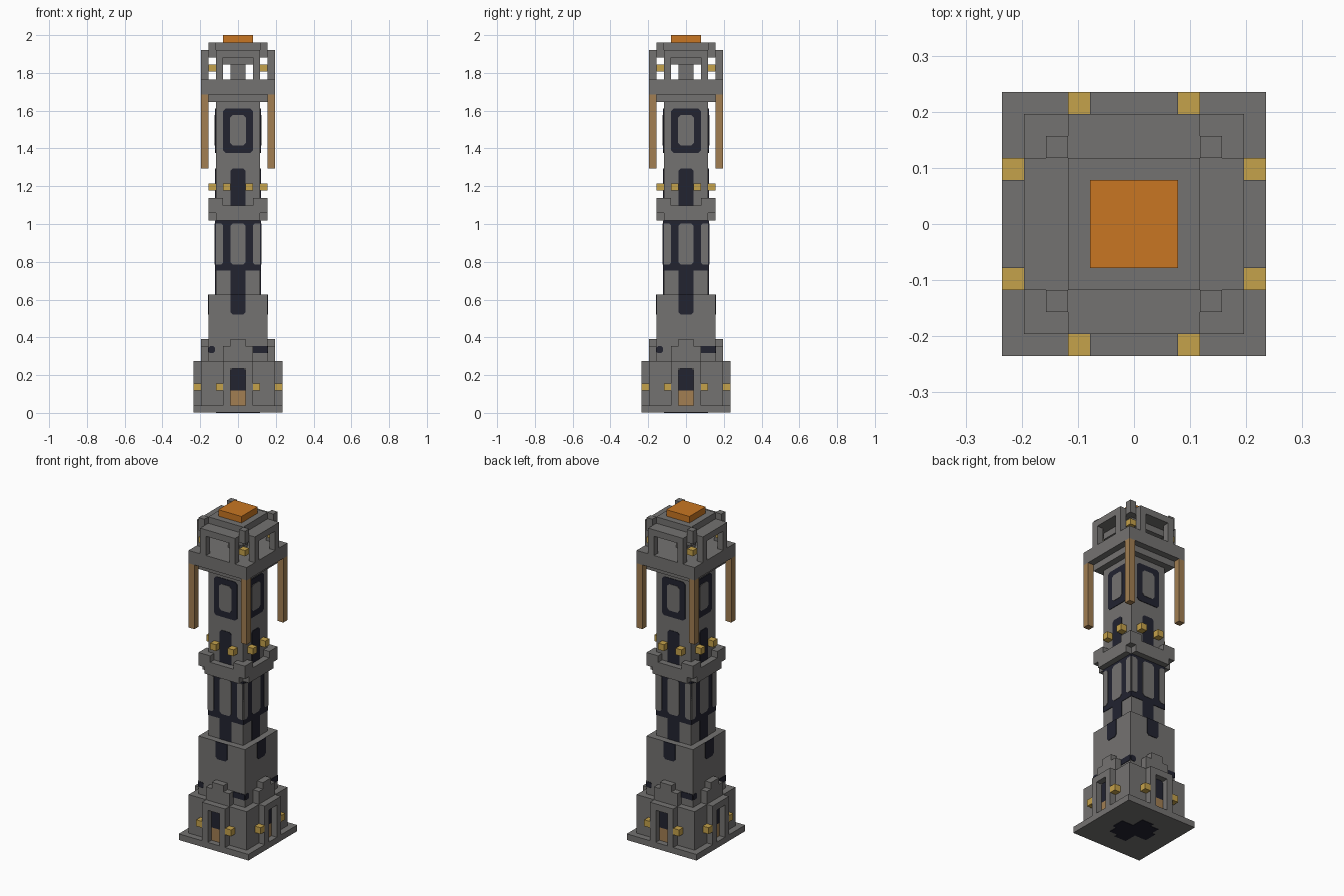
import bpy, bmesh, math
from mathutils import Matrix

if "Cube" in bpy.data.objects:
    bpy.data.objects.remove(bpy.data.objects["Cube"])

U = 2 / 51  # one block


def material(name, rgb):
    m = bpy.data.materials.new(name)
    m.use_nodes = True
    m.diffuse_color = (*rgb, 1)
    node = next(n for n in m.node_tree.nodes if n.type == 'BSDF_PRINCIPLED')
    node.inputs["Base Color"].default_value = (*rgb, 1)
    node.inputs["Roughness"].default_value = 0.9
    return m


STONE = material("grey stone", (.175, .170, .165))
DARK = material("dark slate", (.016, .017, .030))
LAMP = material("lamp yellow", (.56, .36, .07))
WOOD = material("brown wood", (.36, .21, .085))
CAP = material("orange cap", (.58, .18, .016))


def add_prism(bm, outline, d0, d1):
    """Extrude an x-z outline between two distances in front of the axis."""
    near = [bm.verts.new((x, -d1, z)) for x, z in outline]
    far = [bm.verts.new((x, -d0, z)) for x, z in outline]
    bm.faces.new(near)
    bm.faces.new(far[::-1])
    n = len(outline)
    for i in range(n):
        j = (i + 1) % n
        bm.faces.new((near[i], far[i], far[j], near[j]))


def outline(x0, x1, z0, z1, low=0, high=0):
    """Rectangle with optional clipped lower and upper corners."""
    pts = []
    for x, z, sx, sz, c, flip in ((x0, z0, 1, 1, low, 0), (x1, z0, -1, 1, low, 1),
                                  (x1, z1, -1, -1, high, 0), (x0, z1, 1, -1, high, 1)):
        if not c:
            pts.append((x, z))
            continue
        pair = [(x, z + sz * c), (x + sx * c, z)]
        pts += pair[::-1] if flip else pair
    return pts


def build(name, mat, prisms, turns=4):
    """Each prism is (outline, inner distance, outer distance), repeated round the axis."""
    bm = bmesh.new()
    for k in range(turns):
        part = len(bm.verts)
        for shape, d0, d1 in prisms:
            add_prism(bm, shape, d0, d1)
        bm.verts.ensure_lookup_table()
        bmesh.ops.transform(bm, matrix=Matrix.Rotation(k * math.pi / 2, 4, 'Z'),
                            verts=bm.verts[part:])
    bmesh.ops.scale(bm, vec=(U, U, U), verts=bm.verts)
    bmesh.ops.recalc_face_normals(bm, faces=bm.faces)
    mesh = bpy.data.meshes.new(name)
    bm.to_mesh(mesh)
    bm.free()
    mesh.materials.append(mat)
    ob = bpy.data.objects.new(name, mesh)
    bpy.context.collection.objects.link(ob)
    return ob


def block(name, half, z0, z1, mat=STONE):
    return build(name, mat, [(outline(-half, half, z0, z1), -half, half)], 1)


def pair(x0, x1, z0, z1, d0, d1):
    """Two blocks mirrored across the middle of a side."""
    return [(outline(x0, x1, z0, z1), d0, d1), (outline(-x1, -x0, z0, z1), d0, d1)]


def plate(name, mat, shapes, wall, thick=.08):
    return build(name, mat, [(s, wall - .02, wall + thick) for s in shapes])


# Stacked tower body
block("ground_slab", 6, .05, 1)
block("base_walls", 5, 1, 7)
block("lower_tower", 4, 7, 16)
block("upper_tower", 3, 16, 42)
block("deck_support", 4, 42, 43)
block("lantern_deck", 5, 43, 45)
block("lantern_pillar", 1, 45, 47)
block("roof", 3, 47, 50)
block("roof_cap", 2, 50, 51, CAP)

# Dark star under the slab
build("underside_star", DARK, [(outline(-1, 1, 0, .1), 0, 3)])
build("underside_star_points", DARK,
      [(outline(.8, 2.4, 0, .1), .8, 2.4), (outline(-2.4, -.8, 0, .1), -2.4, -.8)], 1)

# Doorways with stepped gables
build("door_frames", STONE, pair(1, 2, 1, 7, 5, 6) + [(outline(-1, 1, 6, 7), 5, 6)])
build("stepped_gables", STONE,
      [(outline(-2, 2, 7, 9), 4, 5), (outline(-1, 1, 9, 10), 4, 5)])
plate("door_openings", DARK, [outline(-1, 1, 3, 6, 0, .25)], 5)
plate("door_panels", WOOD, [outline(-1, 1, 1, 3)], 5)
build("door_lamps", LAMP, pair(2, 3, 3, 4, 5, 6))

# Painted wall details
plate("wall_slots", DARK, [outline(2, 4, 8.1, 9), outline(-4, -3.1, 8.1, 9, .2, .2)], 4)
plate("lower_stripes", DARK, [outline(-1, 1, 13.3, 16, .3)], 4)
plate("middle_stripes", DARK, [outline(-1, 1, 16, 19.3)], 3)
plate("middle_dark_panels", DARK, [outline(-3, 3, 19.2, 26)], 3)
plate("middle_grey_panels", STONE,
      [outline(-1, 1, 20, 25.6, .35, .35),
       [(-3, 20), (-2.3, 20), (-2, 20.3), (-2, 25.3), (-2.3, 25.6), (-3, 25.6)],
       [(3, 20), (2.3, 20), (2, 20.3), (2, 25.3), (2.3, 25.6), (3, 25.6)]], 3, .14)
plate("balcony_windows", DARK, [outline(-1, 1, 28, 33, 0, .3)], 3)
plate("tall_window_frames", DARK, [outline(-2, 2, 35.1, 41.1, .35, .35)], 3)
plate("tall_window_panes", STONE, [outline(-1.05, 1.05, 36.1, 40.2, .35, .35)], 3, .14)

# Balcony ring with raised corners and lamps
build("balcony_ring", STONE,
      [(outline(-4, 4, 27, 28), 3, 4), (outline(-3, 3, 26, 27), 3, 4)])
build("balcony_corners", STONE, pair(2, 4, 28, 29, 3, 4))
build("balcony_lamps", LAMP, pair(1, 2, 30, 31, 3, 4))

# Hanging corner poles
build("corner_poles", WOOD, [(outline(4, 5, 33, 43), 4, 5)])

# Open lantern room
build("lantern_frames", STONE,
      pair(2, 3, 45, 48, 4, 5) + [(outline(-3, 3, 48, 49), 3, 5)])
build("roof_corner_posts", STONE, [(outline(3, 4, 48, 50), 3, 4)])
build("lantern_lamps", LAMP, [(outline(3, 4, 46.1, 47), 3, 4)])
